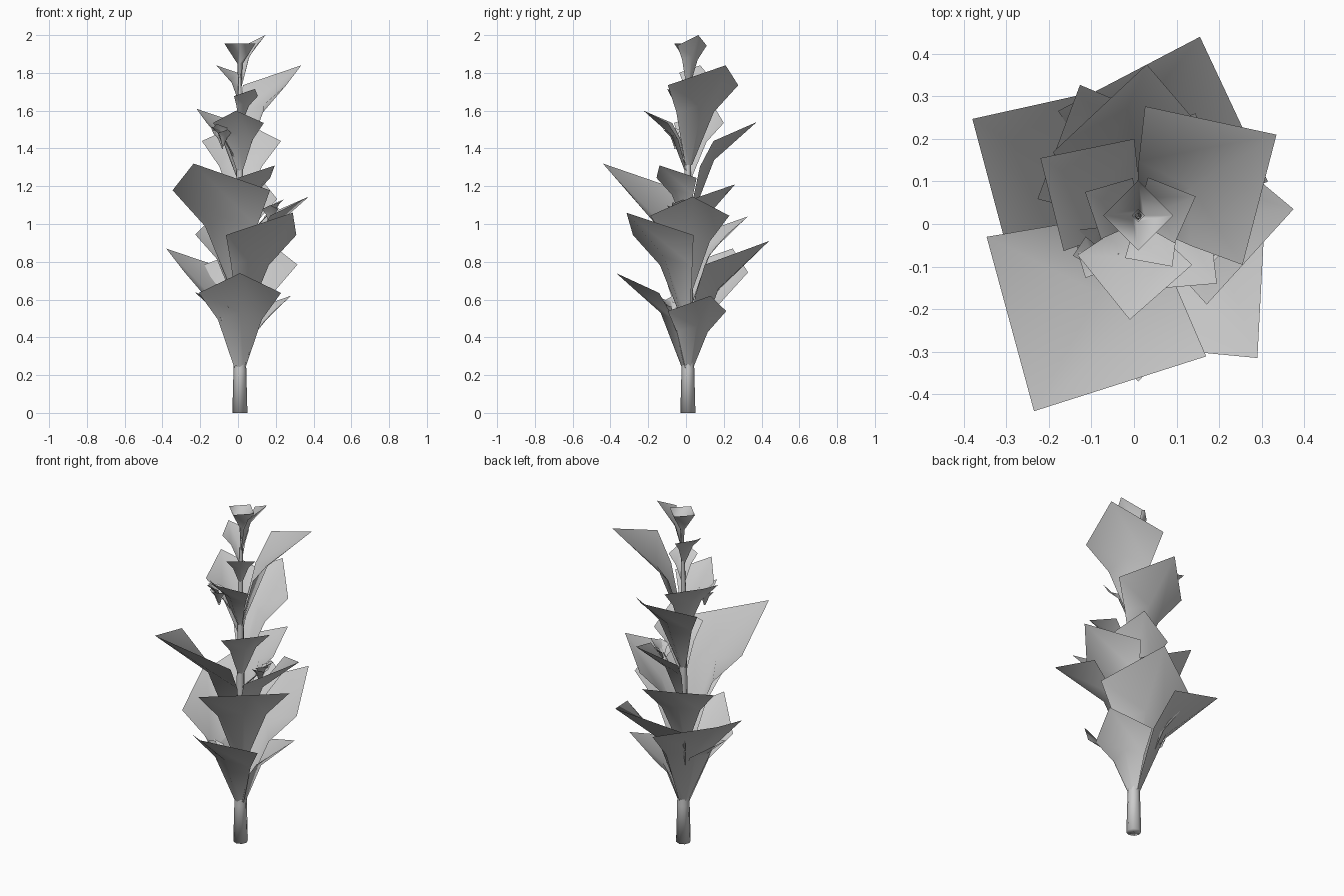
import bpy
from math import radians, cos, sin, atan2, hypot

if "Cube" in bpy.data.objects:
    bpy.data.objects.remove(bpy.data.objects["Cube"])

CX, CY = 0.01, 0.01   # stem axis


def mesh_object(name, verts, faces):
    me = bpy.data.meshes.new(name)
    me.from_pydata(verts, [], faces)
    me.update()
    for p in me.polygons:
        p.use_smooth = True
    ob = bpy.data.objects.new(name, me)
    bpy.context.scene.collection.objects.link(ob)
    return ob


def leaf(name, tip, root=(CX, CY), height=1.38):
    """Keeled leaf: narrow base, cupped neck, two wide corners and a point."""
    x, y, z = tip
    dx, dy = x - root[0], y - root[1]
    r, a = hypot(dx, dy), atan2(dy, dx)
    z0 = z - height * r
    h = z - z0

    def pt(rad, deg, frac):
        t = a + radians(deg)
        return (root[0] + rad * r * cos(t), root[1] + rad * r * sin(t), z0 + frac * h)

    verts = [pt(0.06, 70, 0), pt(0.06, 0, 0), pt(0.06, -70, 0),
             pt(0.36, 58, 0.53), pt(0.38, 0, 0.60), pt(0.36, -58, 0.53),
             pt(0.70, 55, 0.80), pt(1, 0, 1), pt(0.70, -55, 0.80)]
    faces = [(0, 1, 4, 3), (1, 2, 5, 4), (3, 4, 7, 6), (4, 5, 8, 7)]
    mesh_object(name, verts, faces)


def tube(name, rings, sides, turn=0):
    """Open-topped tube through (z, radius, x, y) rings."""
    verts, faces = [], []
    for z, r, x, y in rings:
        for i in range(sides):
            t = turn + radians(360 * i / sides)
            verts.append((x + r * cos(t), y + r * sin(t), z))
    for k in range(len(rings) - 1):
        for i in range(sides):
            j = (i + 1) % sides
            faces.append((k * sides + i, k * sides + j,
                          (k + 1) * sides + j, (k + 1) * sides + i))
    return mesh_object(name, verts, faces)


# Stem
tube("stem", [(0, 0.001, CX, CY), (0, 0.04, CX, CY), (0.22, 0.034, CX, CY), (0.9, 0.022, CX, CY),
              (1.5, 0.014, CX, CY), (1.85, 0.006, CX, 0.02)], 8)

# Top bud: four-sided open funnel
tube("top_bud", [(1.64, 0.004, CX, 0.02), (1.85, 0.014, CX, 0.02),
                 (1.955, 0.082, CX, 0.02)], 4)

# Leaf tips, bottom to top
tips = [
    (0.01, -0.37, 0.74), (0.28, 0.13, 0.62), (-0.23, -0.04, 0.64),
    (0.155, 0.44, 0.91), (-0.38, 0.247, 0.87),
    (0.29, -0.315, 1.06), (-0.127, 0.327, 1.04), (0.375, 0.035, 1.145),
    (-0.235, -0.44, 1.32), (0.195, -0.14, 1.31), (0.145, 0.26, 1.21),
    (0.03, 0.375, 1.54), (-0.01, -0.225, 1.60), (-0.22, 0.155, 1.61),
    (0.09, -0.10, 1.715), (0.335, 0.21, 1.84), (-0.115, 0.075, 1.84),
]
for i, t in enumerate(tips):
    leaf(f"leaf_{i + 1}", t)
leaf("top_leaf", (0.145, 0.065, 2.0), height=1.9)

# Small side sprigs: thin twig with tiny leaves
sprigs = [(-0.08, -0.07, 0.54), (0.17, -0.03, 1.06), (-0.08, -0.06, 1.46)]
for n, (x, y, z) in enumerate(sprigs):
    tube(f"twig_{n + 1}", [(z - 0.16, 0.006, CX, CY), (z, 0.003, x, y)], 4)
    out = atan2(y - CY, x - CX)
    for k in range(4):
        t = out + radians(-75 + 50 * k)
        r = 0.075 - 0.01 * (k % 2)
        leaf(f"sprig_{n + 1}_leaf_{k + 1}",
             (x + r * cos(t), y + r * sin(t), z + 0.04 + 0.015 * (k % 3)), (x, y))
